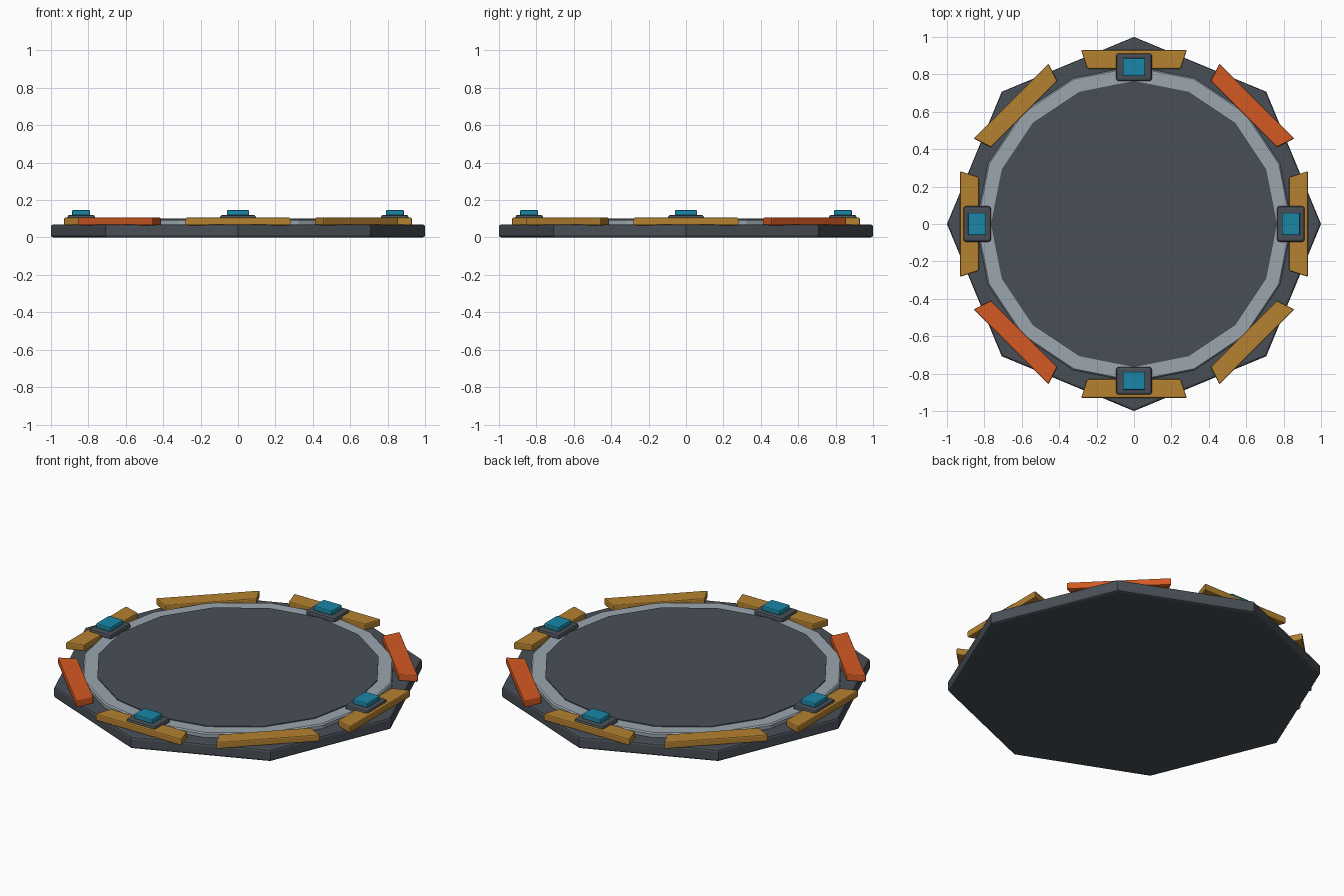
import bpy, bmesh
from math import sin, cos, pi
from mathutils import Matrix

if "Cube" in bpy.data.objects:
    bpy.data.objects.remove(bpy.data.objects["Cube"])


def material(name, rgb):
    m = bpy.data.materials.new(name)
    m.diffuse_color = (*rgb, 1)
    m.use_nodes = True
    m.node_tree.nodes["Principled BSDF"].inputs["Base Color"].default_value = m.diffuse_color
    return m


DARK = material("dark_metal", (0.065, 0.078, 0.095))
LIGHT = material("light_metal", (0.33, 0.38, 0.43))
AMBER = material("amber", (0.46, 0.22, 0.03))
ORANGE = material("orange", (0.65, 0.10, 0.016))
TEAL = material("teal", (0.01, 0.24, 0.38))


def finish(name, bm, mat, bevel, angle=0.0):
    bmesh.ops.recalc_face_normals(bm, faces=bm.faces)
    bm.transform(Matrix.Rotation(angle, 4, 'Z'))
    mesh = bpy.data.meshes.new(name)
    bm.to_mesh(mesh)
    bm.free()
    mesh.materials.append(mat)
    ob = bpy.data.objects.new(name, mesh)
    bpy.context.collection.objects.link(ob)
    if bevel:
        mod = ob.modifiers.new("edge_bevel", 'BEVEL')
        mod.width = bevel
        mod.segments = 2
        mod.limit_method = 'ANGLE'
        mod.angle_limit = 0.9      # leave the shallow polygon corners sharp
    return ob


def prism(name, outline, z0, z1, mat, bevel, angle=0.0):
    bm = bmesh.new()
    face = bm.faces.new([bm.verts.new((x, y, z0)) for x, y in outline])
    top = bmesh.ops.extrude_face_region(bm, geom=[face])["geom"]
    verts = [v for v in top if isinstance(v, bmesh.types.BMVert)]
    bmesh.ops.translate(bm, verts=verts, vec=(0, 0, z1 - z0))
    return finish(name, bm, mat, bevel, angle)


def polygon(r, n):
    return [(r * cos(2 * pi * i / n), r * sin(2 * pi * i / n)) for i in range(n)]


def rect(hx, y0, y1):
    return [(-hx, y0), (hx, y0), (hx, y1), (-hx, y1)]


# octagonal base slab and raised floor
prism("base", polygon(1.0, 8), 0, 0.07, DARK, 0.012)
prism("floor_disc", polygon(0.765, 16), 0.06, 0.102, DARK, 0)

# 16-sided trim ring around the floor
bm = bmesh.new()
profile = [(0.76, 0.065), (0.845, 0.065), (0.845, 0.090), (0.838, 0.097), (0.76, 0.097)]
loops = [[bm.verts.new((r * x, r * y, z)) for x, y in polygon(1, 16)] for r, z in profile]
for a, b in zip(loops, loops[1:] + loops[:1]):
    for i in range(16):
        j = (i + 1) % 16
        bm.faces.new((a[i], a[j], b[j], b[i]))
finish("trim_ring", bm, LIGHT, 0)

# eight trapezoid rim plates, two opposite ones orange
plate = [(-0.25, 0.83), (0.25, 0.83), (0.283, 0.93), (-0.283, 0.93)]
for i in range(8):
    mat = ORANGE if i in (3, 7) else AMBER
    prism(f"rim_plate_{i}", plate, 0.065, 0.106, mat, 0.007, i * pi / 4)

# four lamps on housings
for i in range(4):
    prism(f"lamp_housing_{i}", rect(0.095, 0.765, 0.912), 0.07, 0.121, DARK, 0.012, i * pi / 2)
    prism(f"lamp_{i}", rect(0.06, 0.79, 0.887), 0.115, 0.147, TEAL, 0.007, i * pi / 2)
